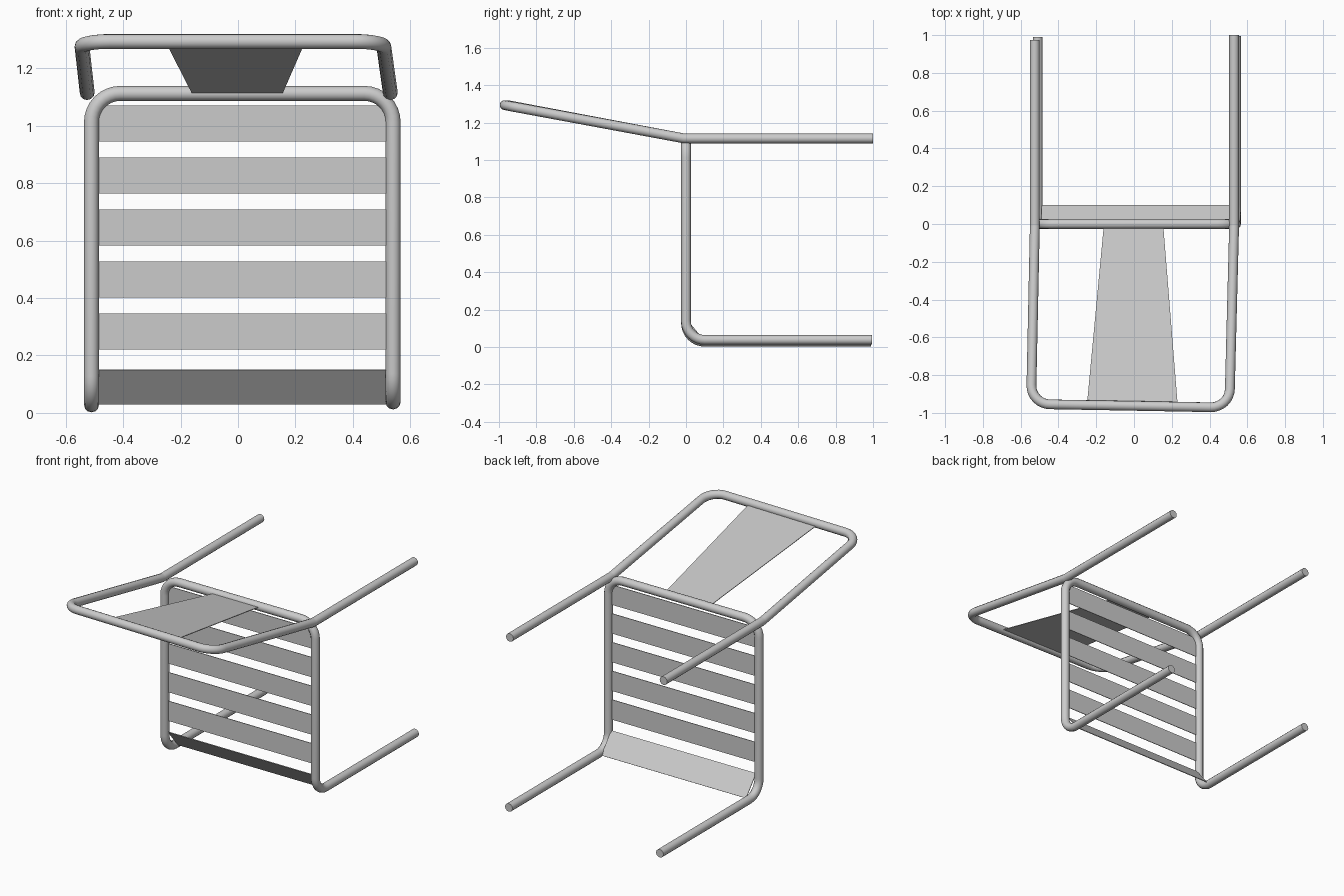
import bpy, bmesh, math
from mathutils import Vector

if "Cube" in bpy.data.objects:
    bpy.data.objects.remove(bpy.data.objects["Cube"])

R = 0.026


def fillet(points, radii, n=8):
    """Round the inner corners of a polyline with true arcs."""
    pts = [Vector(p) for p in points]
    out = [pts[0]]
    for a, b, c, r in zip(pts, pts[1:], pts[2:], radii):
        u, v = (a - b).normalized(), (c - b).normalized()
        half = u.angle(v) / 2
        centre = b + (u + v).normalized() * (r / math.sin(half))
        start = b + u * (r / math.tan(half)) - centre
        end = b + v * (r / math.tan(half)) - centre
        sweep = start.angle(end)
        for i in range(n + 1):
            t = i / n
            out.append(centre + (start * math.sin((1 - t) * sweep)
                                 + end * math.sin(t * sweep)) / math.sin(sweep))
    out.append(pts[-1])
    return out


def tube(name, points, radii):
    cu = bpy.data.curves.new(name, 'CURVE')
    cu.dimensions = '3D'
    cu.bevel_depth = R
    cu.bevel_resolution = 4
    cu.use_fill_caps = True
    path = fillet(points, radii)
    sp = cu.splines.new('POLY')
    sp.points.add(len(path) - 1)
    for p, co in zip(sp.points, path):
        p.co = (*co, 1)
    ob = bpy.data.objects.new(name, cu)
    bpy.context.collection.objects.link(ob)
    bpy.ops.object.select_all(action='DESELECT')
    ob.select_set(True)
    bpy.context.view_layer.objects.active = ob
    bpy.ops.object.convert(target='MESH')
    bpy.ops.object.shade_smooth_by_angle(angle=math.radians(40))


def panel(name, corners, thickness=0.004):
    me = bpy.data.meshes.new(name)
    bm = bmesh.new()
    bm.faces.new([bm.verts.new(c) for c in corners])
    bm.to_mesh(me)
    bm.free()
    ob = bpy.data.objects.new(name, me)
    bpy.context.collection.objects.link(ob)
    mod = ob.modifiers.new("thickness", 'SOLIDIFY')
    mod.thickness = thickness
    mod.offset = 0


# Upright slatted frame with its two lower legs
tube("slat_frame",
     [(-0.51, 0.99, 0.028), (-0.51, 0, 0.028), (-0.51, 0, 1.112),
      (0.54, 0, 1.112), (0.54, 0, 0.038), (0.54, 0.995, 0.038)],
     [0.1] * 4)

# Sloping frame with its two upper legs
tube("sloping_frame",
     [(-0.525, 0.975, 1.115), (-0.525, -0.01, 1.115), (-0.545, -0.953, 1.293),
      (0.505, -0.972, 1.293), (0.53, -0.01, 1.115), (0.53, 1.0, 1.115)],
     [0.08, 0.1, 0.1, 0.08])

# Flat slats across the upright frame
for i in range(5):
    top = 1.07 - 0.181 * i
    bot = top - 0.126
    panel(f"slat_{i + 1}", [(-0.5, 0, bot), (0.53, 0, bot),
                            (0.53, 0, top), (-0.5, 0, top)])

# Lowest slat, slanted across the bend
panel("slanted_slat", [(-0.49, 0.1, 0.03), (0.52, 0.1, 0.03),
                       (0.52, 0, 0.15), (-0.49, 0, 0.15)])

# Tapered centre panel of the sloping frame
panel("centre_panel", [(-0.16, -0.01, 1.113), (0.155, -0.01, 1.113),
                       (0.231, -0.955, 1.287), (-0.248, -0.945, 1.285)])
